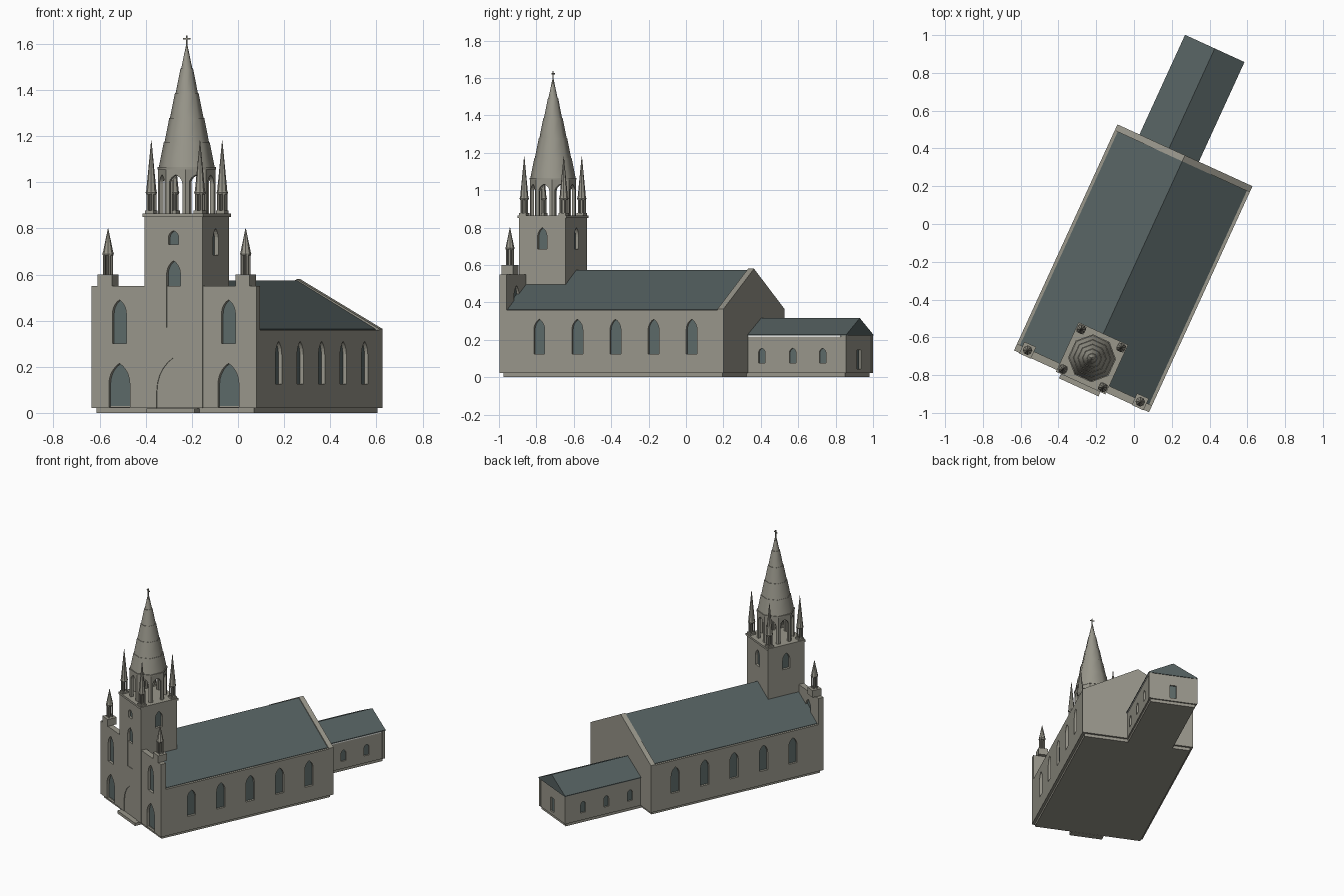
import bpy, bmesh
from math import cos, sin, pi, radians
from mathutils import Matrix, Vector

old = bpy.data.objects.get("Cube")
if old:
    bpy.data.objects.remove(old, do_unlink=True)

# The whole church is turned on the ground; parts are laid out along its own axis
WORLD = Matrix.Rotation(radians(-24.6), 4, 'Z') @ Matrix.Translation((0.094, 0, 0))


def material(name, rgb):
    m = bpy.data.materials.new(name)
    m.use_nodes = True
    m.diffuse_color = (*rgb, 1)
    m.node_tree.nodes["Principled BSDF"].inputs["Base Color"].default_value = (*rgb, 1)
    return m


STONE = material("stone", (0.32, 0.31, 0.26))
SLATE = material("roof slate", (0.09, 0.118, 0.118))
GLASS = material("window glass", (0.11, 0.145, 0.14))
PALE = material("pale plaster", (0.85, 0.85, 0.82))


def finish(name, bm, mat, smooth=None):
    bmesh.ops.recalc_face_normals(bm, faces=bm.faces)
    bm.transform(WORLD)
    me = bpy.data.meshes.new(name)
    bm.to_mesh(me)
    bm.free()
    me.materials.append(mat)
    ob = bpy.data.objects.new(name, me)
    bpy.context.collection.objects.link(ob)
    if smooth:
        bpy.ops.object.select_all(action='DESELECT')
        ob.select_set(True)
        bpy.context.view_layer.objects.active = ob
        bpy.ops.object.shade_smooth_by_angle(angle=radians(smooth))
    return ob


def add_box(bm, x0, x1, y0, y1, z0, z1):
    mid = Vector((x0 + x1, y0 + y1, z0 + z1)) / 2
    m = Matrix.Translation(mid) @ Matrix.Diagonal((x1 - x0, y1 - y0, z1 - z0, 1))
    bmesh.ops.create_cube(bm, size=1, matrix=m)


def box(name, dims, mat=STONE):
    bm = bmesh.new()
    add_box(bm, *dims)
    return finish(name, bm, mat)


def frame(x, y, deg):
    """Wall frame: across, up, outward; deg is the heading of the outward side."""
    return Matrix.Translation((x, y, 0)) @ Matrix.Rotation(radians(deg + 90), 4, 'Z') @ Matrix.Rotation(pi / 2, 4, 'X')


def add_prism(bm, pts, m, d0, d1):
    f = bm.faces.new([bm.verts.new(m @ Vector((p, z, d0))) for p, z in pts])
    r = bmesh.ops.extrude_face_region(bm, geom=[f])
    out = (m.to_3x3() @ Vector((0, 0, 1))) * (d1 - d0)
    bmesh.ops.translate(bm, vec=out, verts=[v for v in r['geom'] if isinstance(v, bmesh.types.BMVert)])


def prism(name, pts, m, d0, d1, mat=STONE):
    bm = bmesh.new()
    add_prism(bm, pts, m, d0, d1)
    return finish(name, bm, mat)


def arch(w, z0, z1, c=0, rise=0.9):
    """Pointed arch outline, from bottom left over the point to bottom right."""
    h = rise * w
    right = [(w * (cos(a) - 0.5), z1 - h + h * sin(a) / sin(pi / 3))
             for a in (i * pi / 15 for i in range(5))]
    left = [(-p, z) for p, z in right]
    pts = [(-w / 2, z0)] + left + [(0, z1)] + right[::-1] + [(w / 2, z0)]
    return [(p + c, z) for p, z in pts]


def openings(wall, name, items):
    """Cut recesses into a wall and set glass at the back of each."""
    cut, glass = bmesh.new(), bmesh.new()
    for m, pts, depth, glazed in items:
        add_prism(cut, pts, m, -depth, 0.02)
        if glazed:
            add_prism(glass, pts, m, -glazed - 0.004, -glazed + 0.004)
    cutter = finish("cutter", cut, STONE)
    finish(name, glass, GLASS)
    mod = wall.modifiers.new("openings", 'BOOLEAN')
    mod.object, mod.solver = cutter, 'EXACT'
    dg = bpy.context.evaluated_depsgraph_get()
    me = bpy.data.meshes.new_from_object(wall.evaluated_get(dg))
    wall.modifiers.clear()
    wall.data = me
    bpy.data.objects.remove(cutter, do_unlink=True)


def add_turned(bm, x, y, rings, n=8):
    """Lathe (radius, z) rings into an n-sided solid with flats to the front."""
    loops = [[bm.verts.new((x + r * cos((i + .5) * 2 * pi / n), y + r * sin((i + .5) * 2 * pi / n), z))
              for i in range(n)] for r, z in rings]
    for a, b in zip(loops, loops[1:]):
        for i in range(n):
            j = (i + 1) % n
            bm.faces.new((a[i], a[j], b[j], b[i]))
    bm.faces.new(loops[0])
    bm.faces.new(loops[-1])


def pinnacle(name, x, y, z0, z1, z2, half, foot):
    bm = bmesh.new()
    add_box(bm, x - half, x + half, y - half, y + half, z0, z0 + foot)
    for sx in (-1, 1):
        for sy in (-1, 1):
            add_turned(bm, x + sx * .012, y + sy * .012, [(.006, z0 + foot), (.006, z1)], 6)
    add_turned(bm, x, y, [(.008, z0 + foot), (.008, z1)], 6)
    add_turned(bm, x, y, [(.022, z1 - .008), (.025, z1), (.022, z1 + .008), (.001, z2)])
    finish(name, bm, STONE)


# Nave
HW, EAVE, RIDGE = 0.393, 0.36, 0.574
FRONT, BACK = -0.873, 0.443
box("nave_plinth", (-HW + .018, HW - .018, FRONT + .015, BACK - .015, 0, 0.03))
nave = box("nave_walls", (-HW, HW, -0.836, BACK - .01, 0.022, EAVE))
right, left = frame(HW, 0, 0), frame(-HW, 0, 180)
bays = [-0.64 + i * 0.224 for i in range(5)]
openings(nave, "nave_windows",
         [(right, arch(.064, .125, .31, v), .022, .02) for v in bays] +
         [(left, arch(.064, .125, .31, -v), .022, .02) for v in bays])
back = frame(0, BACK, 90)
prism("nave_roof", [(-.376, EAVE - .01), (-.376, EAVE + .003), (0, RIDGE), (.376, EAVE + .003), (.376, EAVE - .01)],
      back, -1.29, -.03, SLATE)
prism("back_gable", [(-HW, .022), (-HW, EAVE + .004), (0, RIDGE + .006), (HW, EAVE + .004), (HW, .022)],
      back, -.035, 0)

# Front wall
facade = box("front_wall", (-HW, HW, FRONT, -0.834, 0.022, 0.55))
ff = frame(0, FRONT, -90)
openings(facade, "front_windows",
         [(ff, arch(w, z0, z1, s * .26), .06, .022) for s in (-1, 1)
          for w, z0, z1 in ((.1, .026, .215), (.066, .3, .49))])
for side, s in (("left", 1), ("right", -1)):
    pinnacle(side + "_front_pinnacle", s * .328, -.842, .55, .69, .8, .034, .05)

# Tower
TY, TH = -0.739, 0.138
tower = box("tower", (-TH, TH, TY - TH, TY + TH, 0.022, 0.852))
tf = frame(0, TY - TH, -90)
openings(tower, "tower_windows",
         [(tf, arch(.16, .02, .24), .07, 0),
          (tf, arch(.066, .37, .66), .024, .022),
          (tf, arch(.048, .73, .79, rise=.6), .024, .022)] +
         [(frame(x, y, d), arch(.055, .685, .8), .024, .022)
          for x, y, d in ((TH, TY, 0), (0, TY + TH, 90), (-TH, TY, 180))])
prism("door_leaf", arch(.055, .02, .18), tf, -.07, -.064, GLASS)
for s in (-1, 1):
    box("door_jamb", (s * .055 - .012, s * .055 + .012, TY - TH + .03, TY - TH + .07, .02, .14))
box("door_step", (-.115, .115, -.908, -.86, 0, .02))
box("tower_cornice", (-TH - .006, TH + .006, TY - TH - .006, TY + TH + .006, .85, .865))

# Open belfry: eight arched sides
R = 0.124
apothem, side = R * cos(pi / 8), 2 * R * sin(pi / 8)
bm = bmesh.new()
hole = arch(.062, .868, 1.032, rise=.6)
outline = [(-side / 2, .862)] + [(-.031, .862)] + hole[1:-1] + [(.031, .862)] + \
          [(side / 2, .862), (side / 2, 1.062), (-side / 2, 1.062)]
for i in range(8):
    a = i * pi / 4
    add_prism(bm, outline, frame(apothem * cos(a), TY + apothem * sin(a), i * 45), -.018, 0)
finish("belfry", bm, STONE)

# Spire with shallow stepped bands
bm = bmesh.new()
rings = [(R + .003, 1.056), (R + .003, 1.066)]
bands = 5
for i in range(bands):
    for t, lip in ((i, 0), (i + 1, .003)):
        k = t / bands
        rings.append((max(.002, (R - .003) * (1 - k) + (lip if t < bands else 0)), 1.066 + .534 * k))
add_turned(bm, 0, TY, rings)
finish("spire", bm, STONE, 50)
bm = bmesh.new()
add_box(bm, -.003, .003, TY - .003, TY + .003, 1.59, 1.637)
add_box(bm, -.016, .016, TY - .003, TY + .003, 1.619, 1.625)
finish("cross", bm, STONE)
for sx in (-1, 1):
    for sy in (-1, 1):
        pinnacle("tower_pinnacle", sx * .116, TY + sy * .116, .865, .955, 1.18, .021, .012)

# Rear annex, set off the nave axis
AX, AW, AEND = -0.092, 0.168, 1.018
box("annex_plinth", (AX - AW + .01, AX + AW - .01, .42, AEND - .01, 0, .03))
annex = box("annex_walls", (AX - AW, AX + AW, .43, AEND, .022, .222))
ar, al, ab = frame(AX + AW, 0, 0), frame(AX - AW, 0, 180), frame(AX, AEND, 90)
rooms = (.524, .705, .881)
openings(annex, "annex_windows",
         [(ar, arch(.038, .075, .155, v, .6), .016, .014) for v in rooms] +
         [(al, arch(.038, .075, .155, -v, .6), .016, .014) for v in rooms] +
         [(ab, [(-.023, .045), (-.023, .145), (.023, .145), (.023, .045)], .016, .014)])
bm = bmesh.new()
for s in (-1, 1):
    x = AX + s * (AW - .008)
    add_box(bm, x - .011, x + .011, AEND - .019, AEND + .003, .022, .222)
finish("annex_corner_piers", bm, STONE)
box("annex_eave_strip", (AX + AW - .001, AX + AW + .002, .44, AEND - .03, .214, .224), PALE)
prism("annex_roof", [(-AW - .005, .222), (-AW - .005, .228), (0, .316), (AW + .005, .228), (AW + .005, .222)],
      ab, -.585, .005, SLATE)
